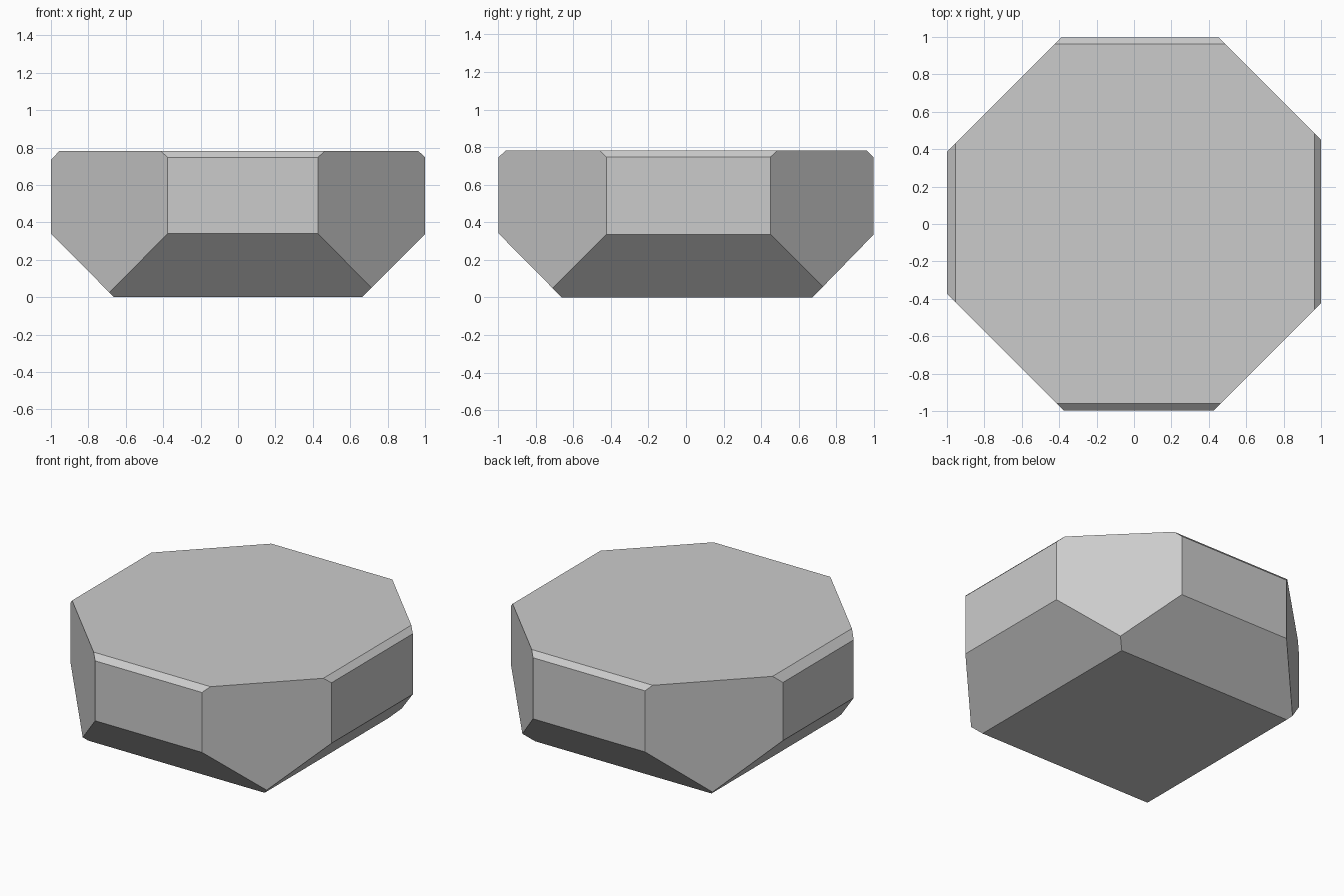
import bpy, bmesh
from mathutils import Vector, Matrix

if "Cube" in bpy.data.objects:
    bpy.data.objects.remove(bpy.data.objects["Cube"])

H = 0.782
bm = bmesh.new()

# Basic slab
bmesh.ops.create_cube(bm, size=1.0, matrix=Matrix.Translation((0, 0, H / 2)) @ Matrix.Diagonal((2, 1.994, H, 1)))


def cut(point, normal):
    """Slice off everything beyond the plane and cap the opening."""
    geom = bm.verts[:] + bm.edges[:] + bm.faces[:]
    res = bmesh.ops.bisect_plane(bm, geom=geom, dist=1e-6, plane_co=Vector(point),
                                 plane_no=Vector(normal).normalized(), clear_outer=True)
    edges = [e for e in res["geom_cut"] if isinstance(e, bmesh.types.BMEdge)]
    bmesh.ops.contextual_create(bm, geom=edges)


# Vertical corner cuts: direction and |x| + |y| reach
for sx, sy, reach in ((-1, -1, 1.373), (1, -1, 1.424), (1, 1, 1.449), (-1, 1, 1.387)):
    cut((sx * reach / 2, sy * reach / 2, 0), (sx, sy, 0))

# Per side: direction, bottom bevel inset/height, top bevel inset/drop
sides = (
    ((-1, 0), 1.0, 0.337, 0.340, 0.046, 0.047),
    ((1, 0), 1.0, 0.337, 0.336, 0.036, 0.035),
    ((0, -1), 0.997, 0.336, 0.340, 0.038, 0.035),
    ((0, 1), 0.997, 0.324, 0.333, 0.034, 0.034),
)
for (dx, dy), r, b_in, b_h, t_in, t_h in sides:
    cut((dx * r, dy * r, b_h), (dx * b_h, dy * b_h, -b_in))
    cut((dx * r, dy * r, H - t_h), (dx * t_h, dy * t_h, t_in))

bmesh.ops.recalc_face_normals(bm, faces=bm.faces[:])
mesh = bpy.data.meshes.new("faceted_stone")
bm.to_mesh(mesh)
bm.free()
bpy.context.collection.objects.link(bpy.data.objects.new("faceted_stone", mesh))
